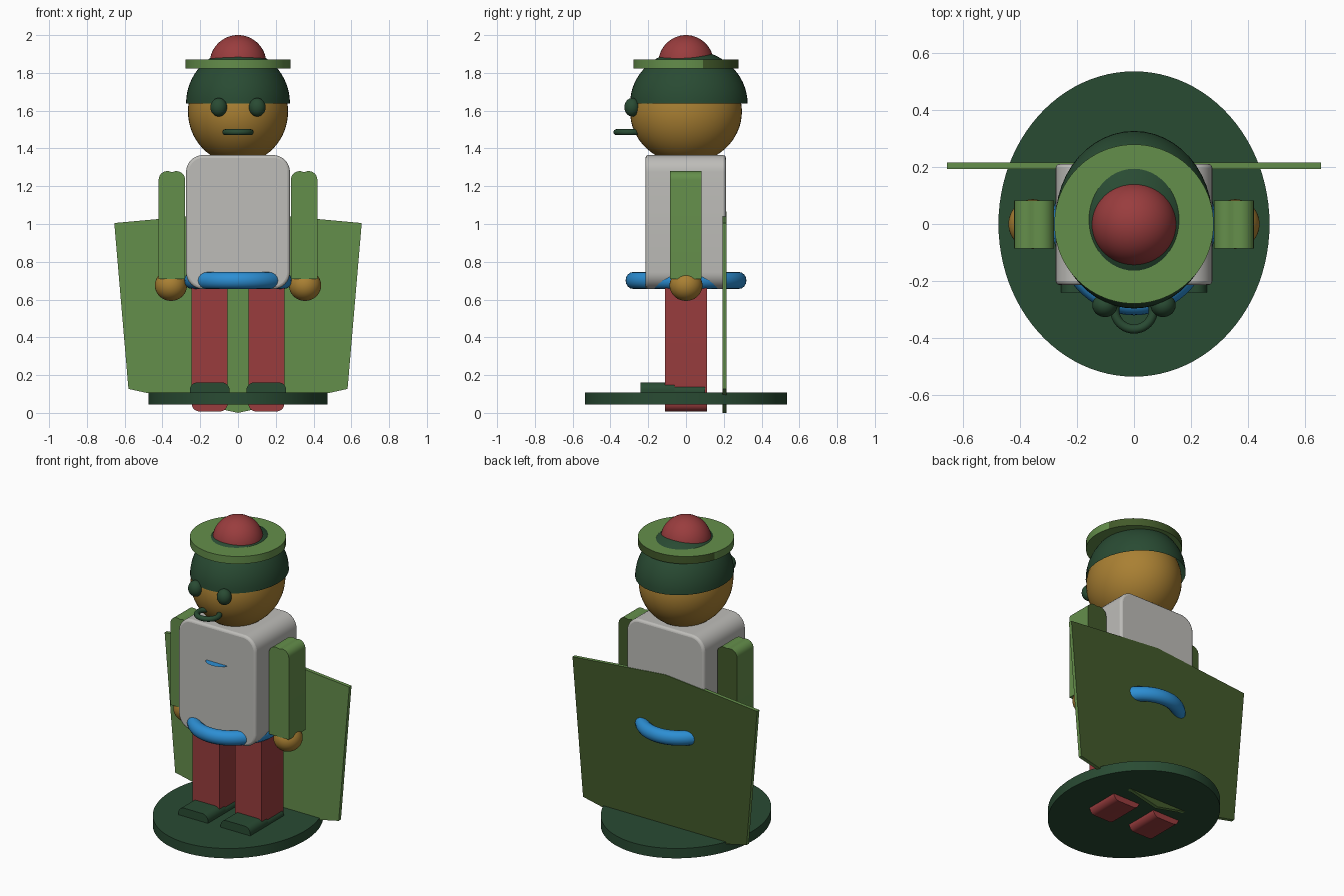
import bpy, bmesh, math
from mathutils import Matrix

if "Cube" in bpy.data.objects:
    bpy.data.objects.remove(bpy.data.objects["Cube"])


def material(name, rgb):
    m = bpy.data.materials.new(name)
    m.diffuse_color = [(c / 255) ** 2.2 for c in rgb] + [1]
    m.use_nodes = True
    m.node_tree.nodes["Principled BSDF"].inputs["Base Color"].default_value = m.diffuse_color
    return m


LEAF = material("leaf green", (100, 141, 76))
OLIVE = material("deep olive", (68, 90, 46))
DARK = material("dark green", (45, 76, 54))
TAN = material("tan", (168, 127, 54))
RED = material("red", (152, 63, 64))
BLUE = material("blue", (48, 141, 210))
GREY = material("light grey", (188, 187, 183))


def finish(name, bm, mat, back=None):
    bmesh.ops.recalc_face_normals(bm, faces=bm.faces)
    me = bpy.data.meshes.new(name)
    if back:  # second colour on the faces turned to the rear
        bm.normal_update()
        for f in bm.faces:
            f.material_index = int(f.normal.y > 0.3)
    bm.to_mesh(me)
    bm.free()
    me.materials.append(mat)
    if back:
        me.materials.append(back)
    ob = bpy.data.objects.new(name, me)
    bpy.context.collection.objects.link(ob)
    bpy.context.view_layer.objects.active = ob
    bpy.ops.object.select_all(action='DESELECT')
    ob.select_set(True)
    bpy.ops.object.shade_smooth_by_angle(angle=math.radians(35))
    return ob


def ellipsoid(name, loc, radii, mat, cut=None):
    bm = bmesh.new()
    bmesh.ops.create_uvsphere(bm, u_segments=48, v_segments=32, radius=1)
    bm.transform(Matrix.Translation(loc) @ Matrix.Diagonal((*radii, 1)))
    if cut is not None:  # keep only the part above the cut height
        bmesh.ops.bisect_plane(bm, geom=bm.verts[:] + bm.edges[:] + bm.faces[:],
                               plane_co=(0, 0, cut), plane_no=(0, 0, -1), clear_outer=True)
    return finish(name, bm, mat)


def disc(name, loc, rx, ry, height, mat, back=None):
    bm = bmesh.new()
    bmesh.ops.create_cone(bm, cap_ends=True, segments=96, radius1=1, radius2=1, depth=height)
    bm.transform(Matrix.Translation(loc) @ Matrix.Diagonal((rx, ry, 1, 1)))
    return finish(name, bm, mat, back)


def flat_disc(name, loc, rx, ry, mat):
    bm = bmesh.new()
    bmesh.ops.create_circle(bm, cap_ends=True, segments=32, radius=1)
    bm.transform(Matrix.Translation(loc) @ Matrix.Diagonal((rx, ry, 1, 1)))
    return finish(name, bm, mat)


def ring(name, loc, rx, ry, tube_r, tube_z, mat, n=64, k=16):
    bm = bmesh.new()
    rows = []
    for i in range(n):
        a = math.tau * i / n
        row = []
        for j in range(k):
            b = math.tau * j / k
            d = tube_r * math.cos(b)
            row.append(bm.verts.new((loc[0] + (rx + d) * math.cos(a),
                                     loc[1] + (ry + d) * math.sin(a),
                                     loc[2] + tube_z * math.sin(b))))
        rows.append(row)
    for i in range(n):
        for j in range(k):
            p, q = rows[i], rows[(i + 1) % n]
            bm.faces.new((p[j], q[j], q[(j + 1) % k], p[(j + 1) % k]))
    return finish(name, bm, mat)


def extrude_y(name, profile, y0, y1, mat, bevel=0, back=None):
    """Extrude an outline in x, z from y0 to y1."""
    bm = bmesh.new()
    face = bm.faces.new([bm.verts.new((x, y0, z)) for x, z in profile])
    near = set(bm.verts)
    bmesh.ops.extrude_face_region(bm, geom=[face], use_keep_orig=True)
    for v in bm.verts:
        if v not in near:
            v.co.y = y1
    ob = finish(name, bm, mat, back)
    if bevel:
        mod = ob.modifiers.new("soft edges", 'BEVEL')
        mod.width, mod.segments, mod.limit_method = bevel, 3, 'ANGLE'
        mod.angle_limit = math.radians(40)
    return ob


def rounded(x0, x1, z0, z1, bottom, top, n=8):
    """Rectangle outline with separate bottom and top corner radii."""
    pts = []
    for cx, cz, r, start in ((x1, z0, bottom, -90), (x1, z1, top, 0),
                             (x0, z1, top, 90), (x0, z0, bottom, 180)):
        sx = -1 if cx == x1 else 1
        sz = -1 if cz == z1 else 1
        if r == 0:
            pts.append((cx, cz))
            continue
        for i in range(n + 1):
            a = math.radians(start + 90 * i / n)
            pts.append((cx + sx * r + r * math.cos(a), cz + sz * r + r * math.sin(a)))
    return pts


def arm_outline(s):
    """Straight arm whose top is two rounded humps."""
    pts = [(0.28, 0.71), (0.42, 0.71)]
    for cx, r, a0, a1 in ((0.374, 0.046, 0, 115), (0.326, 0.046, 65, 180)):
        for i in range(9):
            a = math.radians(a0 + (a1 - a0) * i / 8)
            pts.append((cx + r * math.cos(a), 1.234 + r * math.sin(a)))
    return [(s * x, z) for x, z in pts]


# Stand
disc("stand", (0, 0, 0.077), 0.475, 0.535, 0.063, DARK)

# Cape
extrude_y("cape", [(-0.655, 1.005), (-0.58, 0.127), (0, 0.0), (0.58, 0.127),
                   (0.655, 1.005), (0, 1.065)], 0.192, 0.215, LEAF, back=OLIVE)

# Legs, shoes, arms and hands on both sides
for s, side in ((-1, "left"), (1, "right")):
    c = s * 0.15
    extrude_y(side + "_leg", rounded(c - 0.095, c + 0.095, 0.008, 0.70, 0.04, 0),
              -0.11, 0.11, RED)
    extrude_y(side + "_shoe_toe", rounded(c - 0.105, c + 0.105, 0.10, 0.161, 0, 0.04),
              -0.24, -0.06, DARK)
    extrude_y(side + "_shoe_heel", rounded(c - 0.105, c + 0.105, 0.10, 0.148, 0, 0.035),
              -0.06, 0.10, DARK)
    extrude_y(side + "_arm", arm_outline(s), -0.085, 0.083, LEAF, back=OLIVE)
    ellipsoid(side + "_hand", (s * 0.355, 0, 0.675), (0.085, 0.087, 0.082), TAN)
    ellipsoid(side + "_eye", (s * 0.102, -0.285, 1.618), (0.044, 0.041, 0.049), DARK)

# Torso, belt and chest badge
extrude_y("torso", rounded(-0.275, 0.275, 0.655, 1.365, 0.09, 0.09), -0.214, 0.211, GREY, 0.015)
ring("belt", (0, 0, 0.701), 0.244, 0.279, 0.041, 0.045, BLUE)
flat_disc("chest_badge", (0, -0.21, 1.14), 0.075, 0.05, BLUE)

# Head, mouth, and hat
ellipsoid("head", (0, 0, 1.595), (0.265, 0.296, 0.275), TAN)
ring("mouth", (0, -0.303, 1.486), 0.067, 0.065, 0.016, 0.016, DARK)
ellipsoid("hat_dome", (0, 0.015, 1.638), (0.275, 0.311, 0.285), DARK, cut=1.638)
disc("hat_brim", (0, 0, 1.847), 0.279, 0.279, 0.048, LEAF, OLIVE)
ellipsoid("hat_bobble", (0, 0, 1.85), (0.15, 0.147, 0.15), RED)
